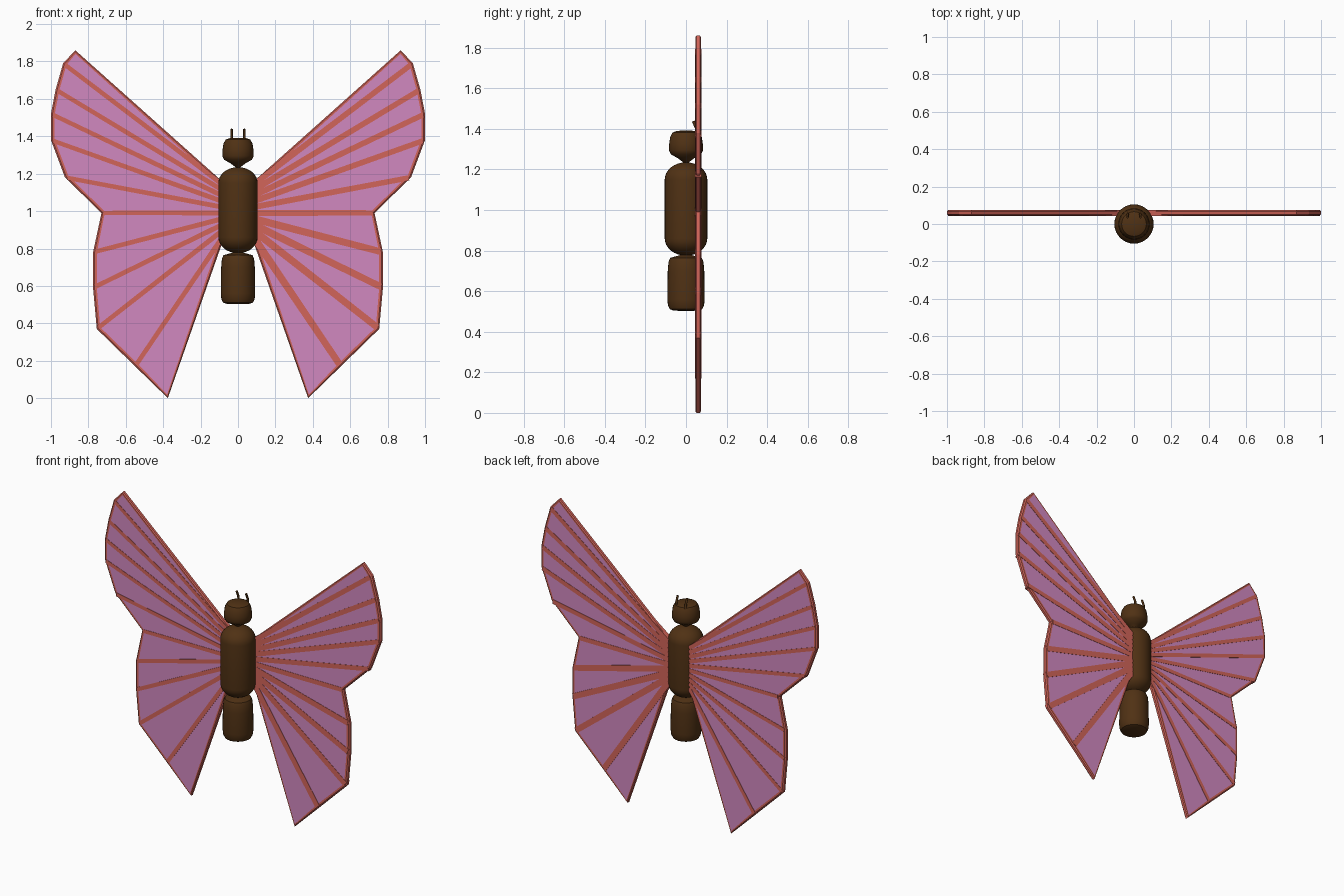
import bpy, bmesh, math
from mathutils import Vector

if "Cube" in bpy.data.objects:
    bpy.data.objects.remove(bpy.data.objects["Cube"])


def material(name, rgb):
    m = bpy.data.materials.new(name)
    m.use_nodes = True
    m.diffuse_color = (*rgb, 1)
    m.node_tree.nodes["Principled BSDF"].inputs["Base Color"].default_value = (*rgb, 1)
    return m


PINK = material("wing pink", (0.64, 0.25, 0.53))
RED = material("vein red", (0.65, 0.13, 0.10))
BROWN = material("body brown", (0.08, 0.031, 0.007))


def finish(name, bm, mats):
    bmesh.ops.recalc_face_normals(bm, faces=bm.faces)
    mesh = bpy.data.meshes.new(name)
    bm.to_mesh(mesh)
    bm.free()
    for m in mats:
        mesh.materials.append(m)
    ob = bpy.data.objects.new(name, mesh)
    bpy.context.collection.objects.link(ob)
    return ob


def smooth(ob, angle):
    bpy.ops.object.select_all(action='DESELECT')
    ob.select_set(True)
    bpy.context.view_layer.objects.active = ob
    bpy.ops.object.shade_smooth_by_angle(angle=math.radians(angle))


def lathe(name, profile):
    """Spin (radius, z) points round the vertical axis."""
    bm = bmesh.new()
    verts = [bm.verts.new((r, 0, z)) for r, z in profile]
    edges = [bm.edges.new(p) for p in zip(verts, verts[1:])]
    bmesh.ops.spin(bm, geom=verts + edges, cent=(0, 0, 0), axis=(0, 0, 1),
                   angle=math.tau, steps=32)
    bmesh.ops.remove_doubles(bm, verts=bm.verts, dist=0.0005)
    smooth(finish(name, bm, [BROWN]), 40)


def slab(bm, pts, y0, y1):
    """Flat polygon in the xz plane, given thickness along y."""
    face = bm.faces.new([bm.verts.new((x, y0, z)) for x, z in pts])
    ext = bmesh.ops.extrude_face_region(bm, geom=[face])["geom"]
    bmesh.ops.translate(bm, vec=(0, y1 - y0, 0),
                        verts=[g for g in ext if isinstance(g, bmesh.types.BMVert)])


# Outer wing margin, from the upper tip down to the lower tip
RIM = [(0.87, 1.86), (0.935, 1.79), (0.975, 1.65), (1.0, 1.52), (1.0, 1.38),
       (0.925, 1.18), (0.73, 0.99), (0.775, 0.78), (0.775, 0.59),
       (0.755, 0.37), (0.55, 0.17), (0.375, 0.0)]
ROOT_X, ROOT_TOP, ROOT_LOW = 0.074, 1.15, 0.86
Y_FRONT, Y_BACK = 0.052, 0.068


def wing(side, sign, upper_width, lower_width):
    # Membrane with a bevelled, coloured border
    bm = bmesh.new()
    outline = [(ROOT_X, ROOT_TOP)] + RIM + [(ROOT_X, ROOT_LOW)]
    slab(bm, [(sign * x, z) for x, z in outline], Y_FRONT, Y_BACK)
    bmesh.ops.recalc_face_normals(bm, faces=bm.faces)
    broad = [f for f in bm.faces if abs(f.normal.y) > 0.9]
    bmesh.ops.inset_individual(bm, faces=broad, thickness=0.008, depth=0.006)
    bmesh.ops.inset_individual(bm, faces=broad, thickness=0.012, depth=0)
    for f in bm.faces:
        f.material_index = 1
    for f in broad:
        f.material_index = 0
    for f in bm.faces:
        if abs(f.calc_center_median().x) < 0.1:
            f.material_index = 0
    finish(side + "_wing", bm, [PINK, RED])

    # Veins fanning out from the root to each margin corner
    bm = bmesh.new()
    tips = RIM[1:-1]
    for i, tip in enumerate(tips):
        t = (i + 0.5) / len(tips)
        start = Vector((ROOT_X, ROOT_TOP + (ROOT_LOW - ROOT_TOP) * t))
        d = (Vector(tip) - start).normalized()
        end = Vector(tip) - d * 0.012
        width = upper_width if i < 6 else lower_width
        n = Vector((-d.y, d.x)) * width / 2
        quad = [start + n, end + n * 0.9, end - n * 0.9, start - n]
        slab(bm, [(sign * p.x, p.y) for p in quad], Y_FRONT - 0.008, Y_BACK + 0.008)
    finish(side + "_wing_veins", bm, [RED])


wing("left", 1, 0.032, 0.04)
wing("right", -1, 0.026, 0.027)

# Thorax: capsule with rounded ends
R, CAP = 0.105, 0.085
arc = [math.pi / 2 * i / 8 for i in range(9)]
lathe("thorax",
      [(R * math.sin(a), 0.86 - CAP * math.cos(a)) for a in arc]
      + [(R * math.cos(a), 1.15 + CAP * math.sin(a)) for a in arc])

# Abdomen and head
lathe("abdomen", [(0, 0.502), (0.06, 0.504), (0.08, 0.511), (0.089, 0.53),
                  (0.092, 0.56), (0.09, 0.7), (0.086, 0.745), (0.078, 0.764),
                  (0.05, 0.772), (0.02, 0.78), (0, 0.79)])
lathe("head", [(0, 1.225), (0.02, 1.24), (0.04, 1.255), (0.075, 1.275),
               (0.084, 1.295), (0.083, 1.325), (0.078, 1.36), (0.066, 1.382),
               (0.045, 1.39), (0, 1.392)])

# Antennae
for side, sign in (("left", 1), ("right", -1)):
    curve = bpy.data.curves.new(side + "_antenna", 'CURVE')
    curve.dimensions = '3D'
    curve.bevel_depth = 0.007
    curve.bevel_resolution = 2
    curve.use_fill_caps = True
    path = [(0.055, 1.36), (0.052, 1.4), (0.036, 1.438)]
    spline = curve.splines.new('POLY')
    spline.points.add(len(path) - 1)
    for p, (y, z) in zip(spline.points, path):
        p.co = (sign * 0.034, y, z, 1)
    curve.materials.append(BROWN)
    ob = bpy.data.objects.new(side + "_antenna", curve)
    bpy.context.collection.objects.link(ob)
